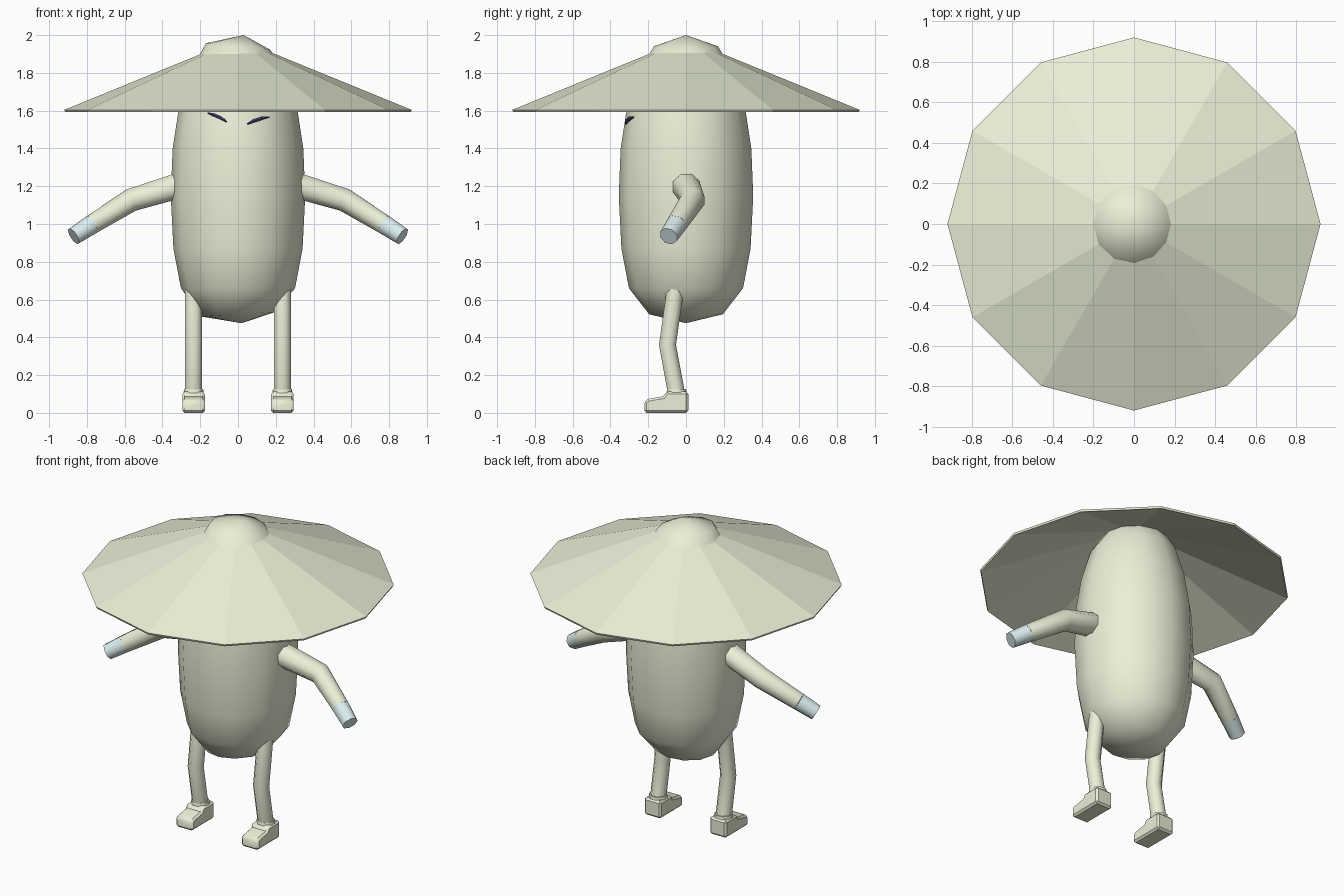
import bpy, bmesh
from math import sin, cos, pi, sqrt
from mathutils import Vector, Matrix

if "Cube" in bpy.data.objects:
    bpy.data.objects.remove(bpy.data.objects["Cube"])


def material(name, color):
    m = bpy.data.materials.new(name)
    m.diffuse_color = (*color, 1)
    m.use_nodes = True
    m.node_tree.nodes["Principled BSDF"].inputs["Base Color"].default_value = m.diffuse_color
    return m


CREAM = material("cream", (0.83, 0.87, 0.68))
BLUE = material("pale_blue", (0.72, 0.86, 0.88))
DARK = material("dark_blue", (0.06, 0.06, 0.16))


def finish(name, bm, mat, smooth=None):
    bmesh.ops.recalc_face_normals(bm, faces=bm.faces)
    me = bpy.data.meshes.new(name)
    bm.to_mesh(me)
    bm.free()
    ob = bpy.data.objects.new(name, me)
    bpy.context.collection.objects.link(ob)
    me.materials.append(mat)
    if smooth:
        bpy.ops.object.select_all(action='DESELECT')
        ob.select_set(True)
        bpy.context.view_layer.objects.active = ob
        bpy.ops.object.shade_smooth_by_angle(angle=smooth)
    return ob


def skin(bm, rings):
    # bridge consecutive rings; a single-vertex ring is a pole
    for a, b in zip(rings, rings[1:]):
        n = max(len(a), len(b))
        for i in range(n):
            j = (i + 1) % n
            if len(a) == 1:
                bm.faces.new((a[0], b[i], b[j]))
            elif len(b) == 1:
                bm.faces.new((a[i], a[j], b[0]))
            else:
                bm.faces.new((a[i], a[j], b[j], b[i]))


def lathe(name, profile, mat, smooth=None, n=12):
    # profile entries: radius, height, x shift, tilt along x
    bm = bmesh.new()
    rings = []
    for r, z, sx, tilt in profile:
        if r == 0:
            rings.append([bm.verts.new((sx, 0, z))])
        else:
            rings.append([bm.verts.new((r * cos(2 * pi * i / n) + sx, r * sin(2 * pi * i / n),
                                        z + tilt * r * cos(2 * pi * i / n))) for i in range(n)])
    skin(bm, rings)
    return finish(name, bm, mat, smooth)


def tube(name, path, radii, mat, side=1, n=8, smooth=0.9, start=None):
    bm = bmesh.new()
    pts = [Vector((p[0] * side, p[1], p[2])) for p in path]
    rings = []
    for k, p in enumerate(pts):
        t = (pts[min(k + 1, len(pts) - 1)] - pts[max(k - 1, 0)]).normalized()
        if k == 0 and start:
            t = Vector((start[0] * side, start[1], start[2]))
        u = t.cross(Vector((0, 1, 0))).normalized()
        v = t.cross(u)
        rings.append([bm.verts.new(p + radii[k] * (u * cos(2 * pi * (i + .5) / n)
                      + v * sin(2 * pi * (i + .5) / n)) / cos(pi / n)) for i in range(n)])
    skin(bm, rings)
    bm.faces.new(rings[0])
    bm.faces.new(rings[-1])
    return finish(name, bm, mat, smooth)


# bean-shaped body, its crown poking through the hat
lathe("body", [(0, 0.475, 0.02, 0), (0.195, 0.522, 0, 0.06), (0.302, 0.66, 0, 0),
               (0.342, 0.87, 0, 0), (0.356, 1.15, 0, 0), (0.346, 1.4, 0, 0),
               (0.315, 1.6, 0, 0), (0.26, 1.79, 0, 0), (0.17, 1.94, 0, -0.1),
               (0, 2.0, 0.03, 0)], CREAM, 1.2)

# thin conical hat
lathe("hat", [(0, 1.98, 0, 0), (0.92, 1.604, 0, 0), (0.915, 1.592, 0, 0),
              (0, 1.962, 0, 0)], CREAM)


def shoe(name, side):
    profile = [(0.012, 0), (-0.22, 0), (-0.22, 0.062), (-0.2, 0.074),
               (-0.12, 0.088), (-0.105, 0.112), (0.012, 0.112)]
    bm = bmesh.new()
    f = bm.faces.new([bm.verts.new((0.235 * side - 0.06, y, z)) for y, z in profile])
    ext = bmesh.ops.extrude_face_region(bm, geom=[f])
    bmesh.ops.translate(bm, vec=(0.12, 0, 0),
                        verts=[g for g in ext["geom"] if isinstance(g, bmesh.types.BMVert)])
    bmesh.ops.recalc_face_normals(bm, faces=bm.faces)
    edges = [e for e in bm.edges if e.calc_face_angle(0) > 0.9]
    bmesh.ops.bevel(bm, geom=edges, offset=0.012, segments=1, affect='EDGES')
    finish(name, bm, CREAM, 0.6)


for side, tag in ((1, "left"), (-1, "right")):
    # arm with a pale hand at the end
    shoulder, elbow = (0.325, 0.0, 1.2), (0.565, 0.036, 1.127)
    wrist, tip = (0.775, -0.05, 0.997), (0.87, -0.092, 0.935)
    tube(tag + "_arm", [shoulder, elbow, wrist], [0.07, 0.061, 0.051], CREAM, side,
         start=(1, 0, 0))
    tube(tag + "_hand", [wrist, tip], [0.051, 0.046], BLUE, side)
    # bent leg, ankle cuff and shoe
    tube(tag + "_leg", [(0.235, -0.053, 0.68), (0.235, -0.098, 0.36), (0.235, -0.05, 0.1)],
         [0.045, 0.045, 0.045], CREAM, side)
    tube(tag + "_cuff", [(0.235, -0.05, 0.1), (0.235, -0.05, 0.127)],
         [0.054, 0.05], CREAM, side)
    shoe(tag + "_shoe", side)


# slanted, curved eyes lying on the body surface
def eye(name, points):
    path = [(x, -sqrt(0.323 ** 2 - x * x), z) for x, z in points]
    tube(name, path, [0.004, 0.009, 0.009, 0.004], DARK, n=6)


eye("right_eye", [(-0.16, 1.587), (-0.125, 1.576), (-0.09, 1.561), (-0.06, 1.54)])
eye("left_eye", [(0.05, 1.53), (0.085, 1.547), (0.125, 1.559), (0.165, 1.566)])
